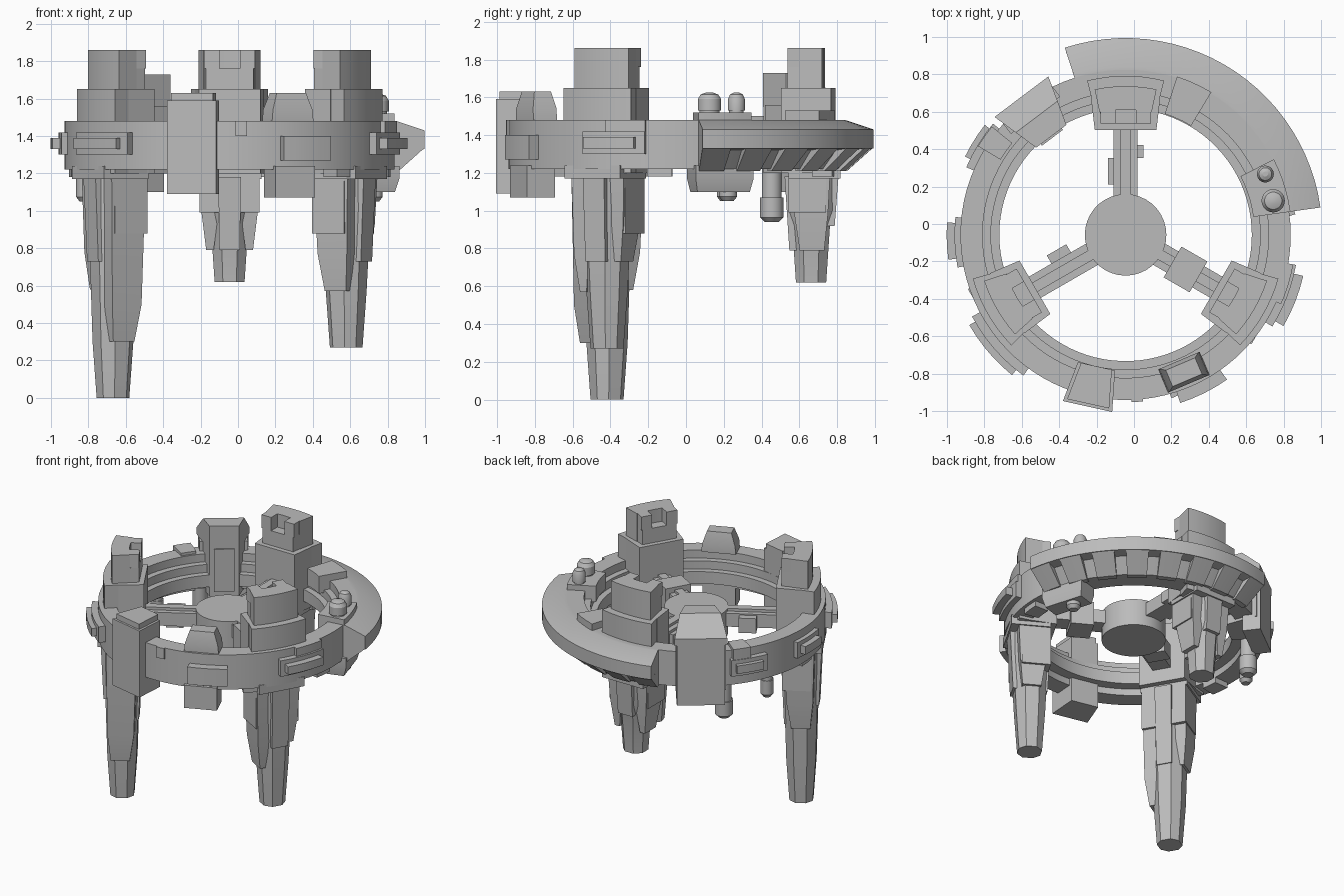
import bpy, bmesh, math
from mathutils import Vector

if "Cube" in bpy.data.objects:
    bpy.data.objects.remove(bpy.data.objects["Cube"])

CENTRE = Vector((-0.045, -0.058, 0))
grey = bpy.data.materials.new("stone_grey")
grey.use_nodes = True
grey.diffuse_color = (0.5, 0.5, 0.5, 1)
grey.node_tree.nodes["Principled BSDF"].inputs["Base Color"].default_value = grey.diffuse_color


def polar(angle, r, t, z):
    """Point at radius r and sideways offset t, seen along a direction from the ring centre."""
    a = math.radians(angle)
    return CENTRE + Vector((r * math.cos(a) - t * math.sin(a), r * math.sin(a) + t * math.cos(a), z))


def skin(name, loops, closed=False):
    """Join equal-sized loops of points into a solid."""
    bm = bmesh.new()
    rows = [[bm.verts.new(p) for p in loop] for loop in loops]
    n = len(rows[0])
    for i in range(len(rows) if closed else len(rows) - 1):
        a, b = rows[i], rows[(i + 1) % len(rows)]
        for j in range(n):
            bm.faces.new((a[j], a[(j + 1) % n], b[(j + 1) % n], b[j]))
    if not closed:
        bm.faces.new(rows[0])
        bm.faces.new(rows[-1])
    bmesh.ops.recalc_face_normals(bm, faces=bm.faces)
    mesh = bpy.data.meshes.new(name)
    bm.to_mesh(mesh)
    bm.free()
    mesh.materials.append(grey)
    obj = bpy.data.objects.new(name, mesh)
    bpy.context.collection.objects.link(obj)
    bpy.ops.object.select_all(action='DESELECT')
    obj.select_set(True)
    bpy.context.view_layer.objects.active = obj
    bpy.ops.object.shade_smooth_by_angle(angle=math.radians(25))


def sweep(name, profile, a0, a1):
    """Sweep an (r, z) profile around the ring."""
    full = a1 - a0 >= 360
    n = max(2, round((a1 - a0) / 4))
    count = n if full else n + 1
    skin(name, [[polar(a0 + (a1 - a0) * i / n, r, 0, z) for r, z in profile]
                for i in range(count)], full)


def sector(name, a0, a1, r0, r1, z0, z1):
    sweep(name, [(r0, z0), (r1, z0), (r1, z1), (r0, z1)], a0, a1)


def loft(name, angle, sections, cut=0.0, shift=0.0, flare=0.0):
    """Stack of (z, inner r, outer r, half width), with cut corners or sides that flare outwards."""
    loops = []
    for z, r0, r1, w in sections:
        c, v = cut * w, w - flare * (r1 - r0)
        if cut:
            pts = [(r0, -w + c), (r0 + c, -w), (r1 - c, -w), (r1, -w + c),
                   (r1, w - c), (r1 - c, w), (r0 + c, w), (r0, w - c)]
        else:
            pts = [(r0, -v), (r1, -w), (r1, w), (r0, v)]
        loops.append([polar(angle, r, t + shift, z) for r, t in pts])
    skin(name, loops)


def box(name, angle, r0, r1, w, z0, z1, shift=0.0, flare=0.0):
    loft(name, angle, [(z0, r0, r1, w), (z1, r0, r1, w)], shift=shift, flare=flare)


def capsule(name, angle, r, size, sections):
    """Round post from (z, fraction of radius) rows."""
    c = polar(angle, r, 0, 0)
    skin(name, [[c + Vector((size * f * math.cos(k * math.pi / 18),
                             size * f * math.sin(k * math.pi / 18), z))
                 for k in range(36)] for z, f in sections])


# Main ring with inner steps
sweep("ring", [(.675, 1.27), (.675, 1.36), (.72, 1.36), (.72, 1.42), (.765, 1.42), (.765, 1.48),
               (.883, 1.48), (.883, 1.22), (.75, 1.22), (.75, 1.27)], 0, 360)

# Hub
capsule("hub", 0, 0, .218, [(1.22, 1), (1.42, 1)])

# Towers and legs; the last pair is where the leg's side plates start
for side, angle, foot, plates in (("back", 90, .62, (.79, .79)), ("left", 330, .27, (.57, .73)),
                                  ("right", 210, 0, (.58, .3))):
    sector(side + "_tower_base", angle - 14, angle + 14, .72, .85, 1.2, 1.65)
    box(side + "_tower_inner_base", angle, .56, .73, .185, 1.2, 1.65, flare=.12)
    sector(side + "_tower_top_rear", angle - 12, angle + 12, .67, .795, 1.65, 1.86)
    box(side + "_tower_top_floor", angle, .595, .68, .14, 1.65, 1.76, flare=.15)
    for t in (-.095, .095):
        box(side + "_tower_top_prong", angle, .595, .68, .04, 1.76, 1.86, t)
    box(side + "_leg_collar", angle, .6, .875, .17, 1.17, 1.24)

    # Tapered core with ribs, side plates and a shoulder
    loft(side + "_leg_core", angle, [(foot, .64, .8, .08), (foot + .3, .62, .82, .1),
                                     (1.0, .6, .84, .12), (1.2, .6, .84, .125)], .55)
    rib = max(foot + .3, .73)
    loft(side + "_leg_outer_rib", angle, [(rib, .74, .845, .06), (1.18, .74, .865, .065)])
    loft(side + "_leg_inner_rib", angle, [(max(plates), .605, .72, .055), (1.18, .58, .72, .06)])
    for t, z in zip((-1, 1), plates):
        loft(side + "_leg_flank", angle, [(z, .66, .79, .02), (z + .2, .63, .81, .045),
                                          (1.18, .61, .82, .055)], shift=t * .105)
    box(side + "_leg_shoulder", angle, .6, .8, .16, max(.88, foot + .37), 1.18)

# Spokes joining hub and towers
for side, angle in (("back", 90), ("left", 330), ("right", 210)):
    box(side + "_spoke", angle, .17, .6, .065, 1.3, 1.4)
    box(side + "_spoke_rail", angle, .2, .58, .028, 1.4, 1.42)
box("back_spoke_box", 90, .27, .41, .02, 1.3, 1.38, .075)
box("back_spoke_stub", 90, .41, .48, .02, 1.3, 1.38, -.075)
box("left_spoke_box", 330, .29, .45, .095, 1.26, 1.44)
box("right_spoke_box", 210, .3, .42, .08, 1.28, 1.39, -.035)

# Sloped outer flange with a toothed underside
sweep("flange", [(.87, 1.48), (.9, 1.48), (1.052, 1.43), (1.052, 1.33), (.98, 1.32),
                 (.9, 1.22), (.87, 1.22)], 8, 108)
TEETH = 8
for i in range(TEETH):
    a = 8 + i * 100 / (TEETH - .35)
    sweep("flange_tooth", [(.87, 1.34), (1.045, 1.33), (.91, 1.21), (.87, 1.21)], a, a + 8.5)

# Tall rear column, wider towards the outside
box("column_body", 127, .66, .9, .172, 1.2, 1.55, flare=.3)
box("column_panel", 127, .8, .925, .165, 1.1, 1.55)
loft("column_head", 127, [(1.55, .66, .925, .18), (1.6, .66, .925, .18), (1.73, .66, .79, .14)],
     flare=.3)
box("column_inner_panel", 127, .65, .67, .07, 1.24, 1.56)

# Front column
box("front_column", 257.5, .72, .94, .135, 1.09, 1.59, flare=.15)
box("front_column_cap", 257.5, .72, .925, .115, 1.59, 1.63, flare=.15)

# Front trough, wall plate and underslung block
loft("trough", 293, [(1.48, .73, .865, .12), (1.54, .73, .865, .115), (1.63, .75, .845, .085)])
sector("front_wall_plate", 288, 305, .86, .945, 1.27, 1.4)
box("front_under_block", 293, .74, .9, .115, 1.07, 1.24)
sector("front_small_block", 272, 276, .84, .895, 1.4, 1.48)

# Raised rim blocks
sector("rear_rim_block", 59, 72, .68, .89, 1.4, 1.53)
sector("pod_plate", 8, 27, .69, .89, 1.4, 1.52)
sector("rear_clamp_block", 141, 149, .78, .92, 1.3, 1.5)

# Clamps around the outer wall, each with a thinner outer bar
for name, a0, a1, r, lip in (("rear", 140, 157, .925, .955), ("side", 174, 191, .915, .957),
                             ("right_front", 208, 234, .93, .965), ("left", 328, 350, .925, .975)):
    sector(name + "_clamp", a0, a1, .86, r, 1.3, 1.42)
    sector(name + "_clamp_bar", a0 + 2, a1 - 3, .9, lip, 1.33, 1.39)
sector("left_clamp_end", 336, 350, .84, .91, 1.4, 1.48)

# Domed posts on the plate and beneath the ring
for name, a, r, size in (("large", 13, .81, .062), ("small", 23.5, .815, .045)):
    capsule(name + "_dome_post", a, r, size,
            [(1.5, .85), (1.53, .85), (1.53, 1), (1.59, 1), (1.615, .75), (1.625, .3)])
loft("under_pod", 17, [(1.1, .75, .88, .145), (1.17, .74, .9, .16), (1.24, .74, .9, .16)])
for name, a, r, size, z in (("pod", 20, .82, .048, 1.05), ("large", 139, .78, .062, .94),
                            ("small", 161, .82, .045, 1.05)):
    capsule(name + "_hanging_post", a, r, size,
            [(z, .6), (z + .025, 1), (z + .13, 1), (z + .13, .85), (1.24, .85)])

# Small blocks under the ring
for a in (182, 312, 350, 75):
    sector("under_ring_block", a, a + 9, .75, .86, 1.18, 1.24)
